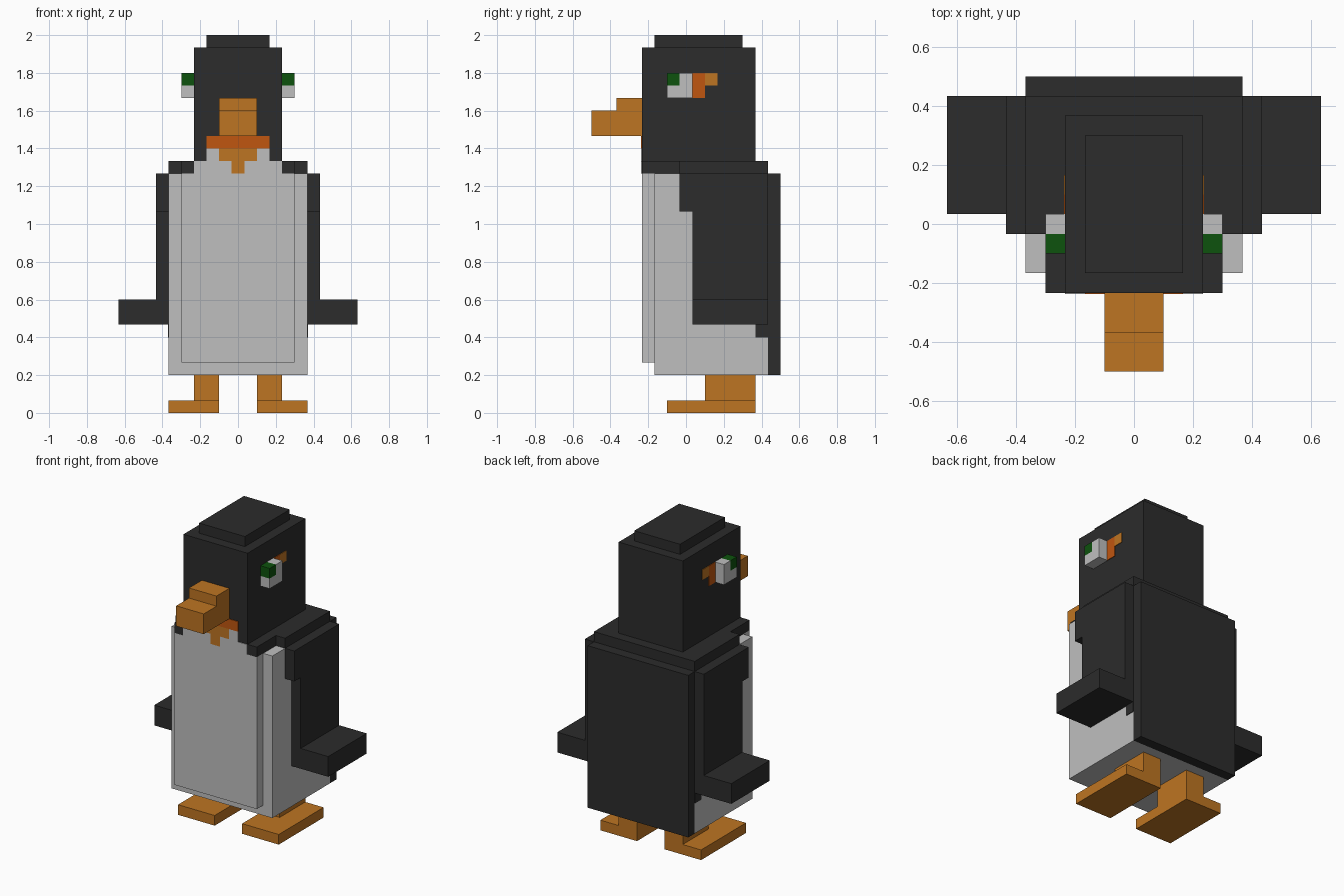
import bpy
import bmesh
from mathutils import Vector

cube = bpy.data.objects.get("Cube")
if cube:
    bpy.data.objects.remove(cube, do_unlink=True)

U = 1 / 30   # all sizes below are whole steps of this block unit
T = 0.12     # thickness of a painted plate, in units


def material(name, rgb):
    m = bpy.data.materials.new(name)
    m.use_nodes = True
    m.diffuse_color = (*rgb, 1)
    bsdf = next(n for n in m.node_tree.nodes if n.type == 'BSDF_PRINCIPLED')
    bsdf.inputs["Base Color"].default_value = (*rgb, 1)
    bsdf.inputs["Roughness"].default_value = 0.9
    return m


BLACK = material("charcoal black", (0.025, 0.025, 0.025))
WHITE = material("soft white", (0.521, 0.521, 0.521))
ORANGE = material("beak orange", (0.515, 0.178, 0.016))
RED = material("deep orange", (0.527, 0.093, 0.005))
GREEN = material("dark green", (0.004, 0.084, 0.004))


def blocks(name, mat, *boxes, mirror=False):
    """One object made of boxes (x0, x1, y0, y1, z0, z1), optionally mirrored in x."""
    bm = bmesh.new()
    for x0, x1, y0, y1, z0, z1 in boxes:
        centre = Vector((x0 + x1, y0 + y1, z0 + z1)) * U / 2
        size = Vector((x1 - x0, y1 - y0, z1 - z0)) * U
        for v in bmesh.ops.create_cube(bm, size=1)["verts"]:
            v.co = v.co * size + centre
    mesh = bpy.data.meshes.new(name)
    bm.to_mesh(mesh)
    bm.free()
    mesh.materials.append(mat)
    ob = bpy.data.objects.new(name, mesh)
    bpy.context.collection.objects.link(ob)
    if mirror:
        mod = ob.modifiers.new("Mirror", 'MIRROR')
        mod.use_axis[0] = True
        mod.use_mirror_merge = False
    return ob


# Torso
blocks("body", WHITE, (-11, 11, -5, 13, 6, 38))
blocks("belly_panel", WHITE, (-9, 9, -7, -5, 8, 38))
blocks("back_plate", BLACK, (-11, 11, 13, 15, 6, 38))
blocks("shoulders", BLACK, (-11, 11, -1, 13, 38, 40), (-9, 9, -7, -1, 38, 40))
blocks("flank_patches", BLACK, (11, 11 + T, 11, 13, 12, 14), mirror=True)

# Head
blocks("head", BLACK, (-7, 7, -7, 11, 40, 58))
blocks("crown", BLACK, (-5, 5, -5, 9, 58, 60))
blocks("beak", ORANGE, (-3, 3, -15, -7, 44, 48), (-3, 3, -11, -7, 48, 50))

# Painted chest markings, flush on the front
F = (-7 - T, -7)
blocks("collar_stripe", RED, (-5, 5, *F, 42, 44))
blocks("throat_patch", ORANGE, (-3, 3, *F, 40, 42), (-1, 1, *F, 38, 40))
blocks("chest_markings", WHITE, (3, 5, *F, 40, 42), (1, 7, *F, 38, 40), mirror=True)

# Eyes and cheek markings
blocks("eyes", WHITE, (7, 9, -1, 1, 50, 54), (7, 9, -3, -1, 50, 52), mirror=True)
blocks("pupils", GREEN, (7, 9, -3, -1, 52, 54), mirror=True)
blocks("cheek_stripes", RED, (7, 7 + T, 1, 3, 50, 54), mirror=True)
blocks("cheek_tips", ORANGE, (7, 7 + T, 3, 5, 52, 54), mirror=True)

# Wings: flat upper arm, front shoulder step, flipper sticking out
blocks("wings", BLACK, (11, 13, 1, 13, 18, 38), (11, 13, -1, 1, 32, 38),
       (11, 19, 1, 13, 14, 18), mirror=True)

# Legs and feet
blocks("legs", ORANGE, (3, 7, 3, 11, 2, 6), mirror=True)
blocks("feet", ORANGE, (3, 11, -3, 11, 0, 2), mirror=True)
